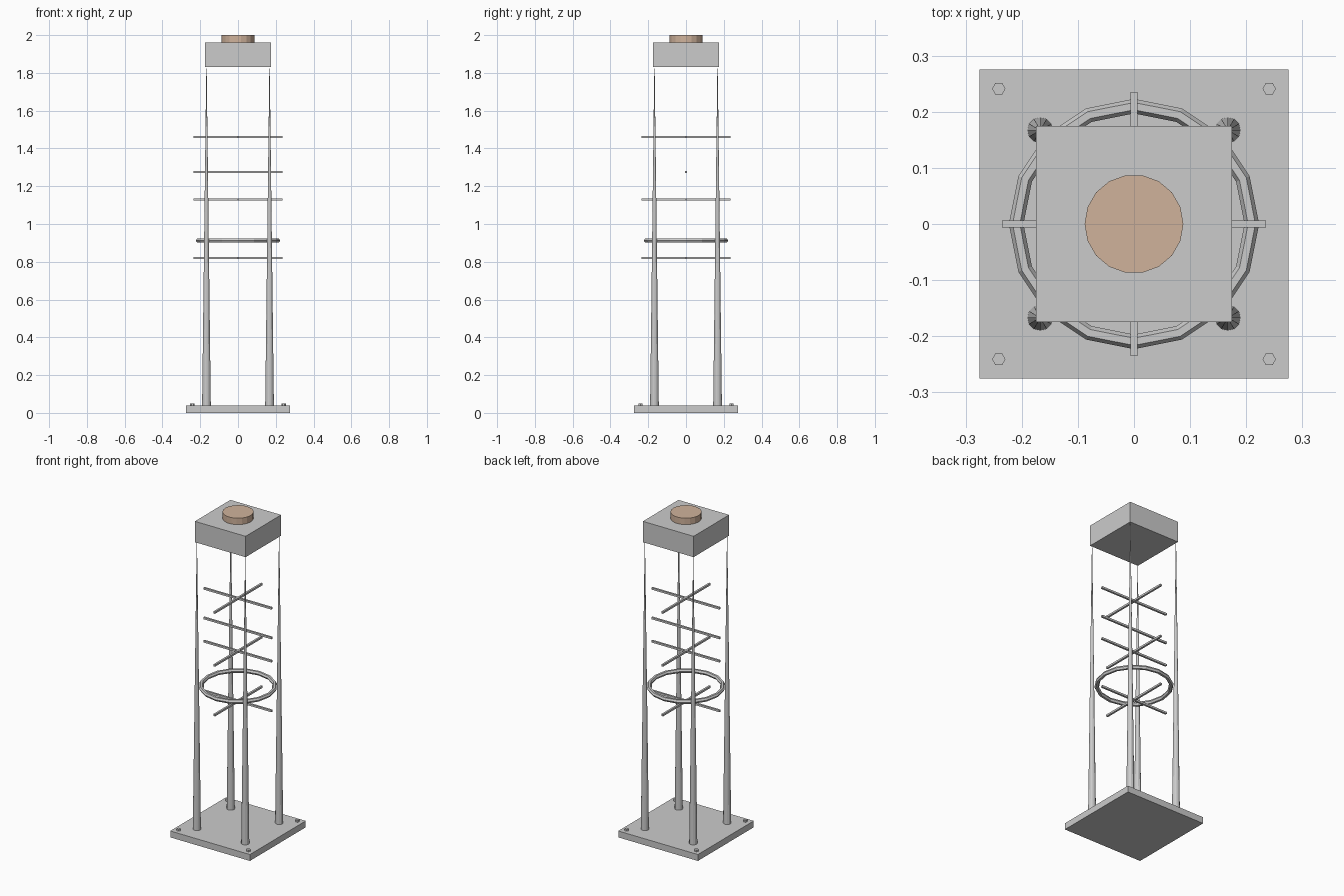
import bpy
from math import pi

if "Cube" in bpy.data.objects:
    bpy.data.objects.remove(bpy.data.objects["Cube"])


def box(name, center, size):
    bpy.ops.mesh.primitive_cube_add(size=1, location=center)
    ob = bpy.context.object
    ob.name = name
    ob.scale = size
    bpy.ops.object.transform_apply(location=False, rotation=False, scale=True)
    return ob


def cone(name, sides, r1, r2, x, y, z0, z1):
    bpy.ops.mesh.primitive_cone_add(vertices=sides, radius1=r1, radius2=r2, depth=z1 - z0,
                                    location=(x, y, (z0 + z1) / 2), rotation=(0, 0, pi / 2))
    ob = bpy.context.object
    ob.name = name
    return ob


# Base plate and upper block
box("base_plate", (0, 0, 0.02), (0.55, 0.55, 0.04))
box("top_block", (0, 0, 1.895), (0.35, 0.35, 0.13))

# Tapered legs and hexagonal bolts at the corners
for sx in (-1, 1):
    for sy in (-1, 1):
        cone("leg", 12, 0.023, 0.001, sx * 0.167, sy * 0.167, 0.04, 1.83)
        cone("bolt", 6, 0.012, 0.012, sx * 0.241, sy * 0.241, 0.04, 0.051)

# Brown cap disc
cap = cone("cap_disc", 18, 0.088, 0.088, 0, 0, 1.96, 2.0)
brown = bpy.data.materials.new("brown")
brown.diffuse_color = (0.63, 0.45, 0.33, 1)
brown.use_nodes = True
brown.node_tree.nodes["Principled BSDF"].inputs["Base Color"].default_value = brown.diffuse_color
cap.data.materials.append(brown)

# Ring around the middle
bpy.ops.mesh.primitive_torus_add(major_segments=16, minor_segments=6, major_radius=0.21,
                                 minor_radius=0.013, location=(0, 0, 0.912))
bpy.context.object.name = "middle_ring"

# Thin cross rods
for z, crossed in ((0.82, True), (1.13, True), (1.275, False), (1.46, True)):
    box("rod_across", (0, 0, z), (0.47, 0.012, 0.012))
    if crossed:
        box("rod_deep", (0, 0, z), (0.012, 0.47, 0.012))
